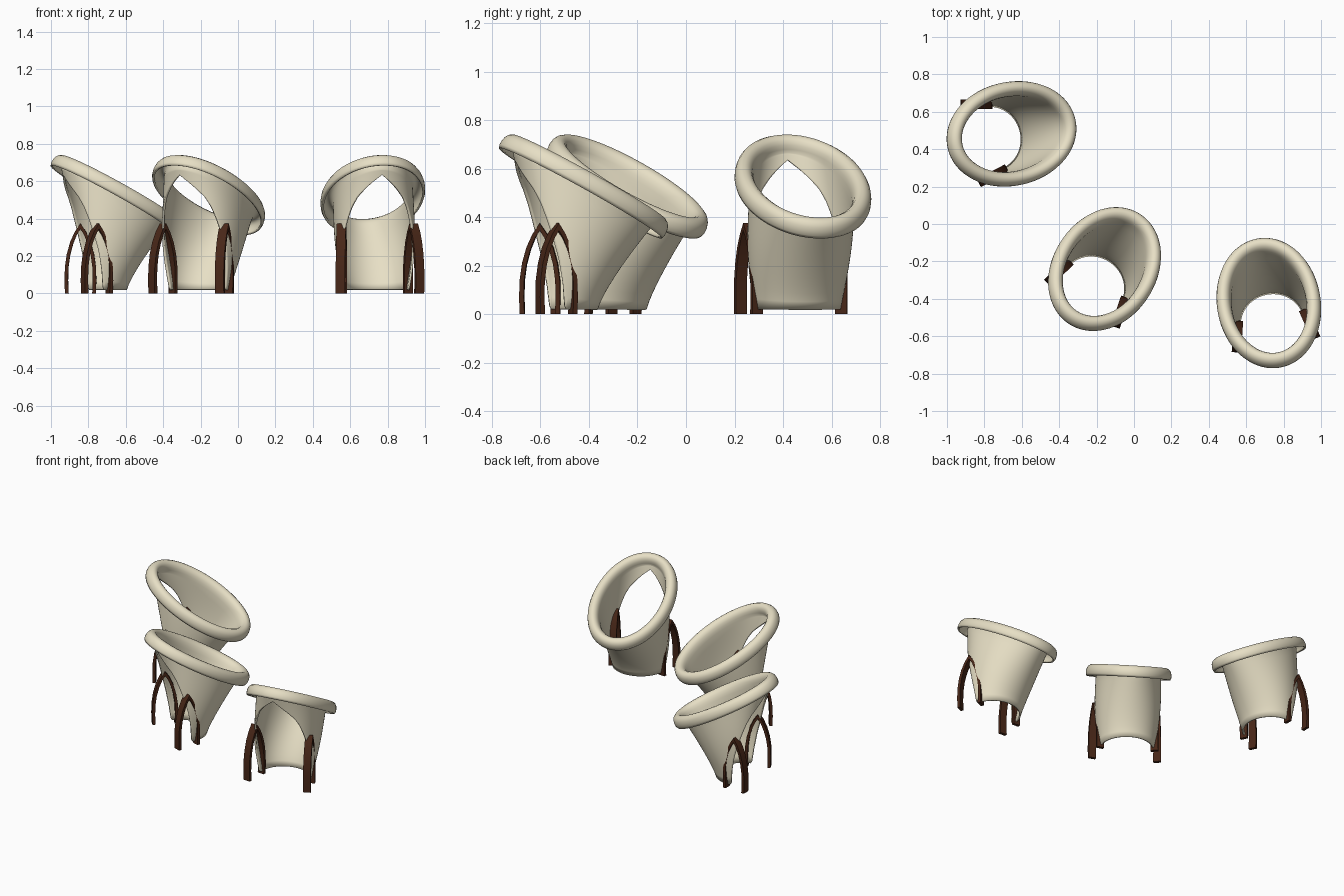
import bpy, bmesh, math
from mathutils import Vector, Matrix

if "Cube" in bpy.data.objects:
    bpy.data.objects.remove(bpy.data.objects["Cube"])


def material(name, col):
    m = bpy.data.materials.new(name)
    m.diffuse_color = (*col, 1)
    m.use_nodes = True
    m.node_tree.nodes["Principled BSDF"].inputs["Base Color"].default_value = m.diffuse_color
    return m


CREAM = material("cream_shell", (0.80, 0.74, 0.56))
BROWN = material("dark_wood", (0.065, 0.02, 0.009))

TILT = math.radians(29)
SLOPE = Vector((0, math.cos(TILT), -math.sin(TILT)))    # down the rim plane
NORMAL = Vector((0, math.sin(TILT), math.cos(TILT)))
RIM_CENTRE = Vector((0, 0.105, 0.509))
RIM_A, RIM_B = 0.205, 0.319                             # inner rim half axes
BASE_SIDE, BASE_BACK, BASE_FRONT, BASE_Z = 0.175, 0.163, 0.19, 0.02
# lip section: (outward, along rim normal)
LIP = [(0.002, 0.018), (0.006, 0.035), (0.014, 0.049), (0.027, 0.058), (0.041, 0.058),
       (0.054, 0.050), (0.062, 0.037), (0.066, 0.020), (0.066, 0.003), (0.061, -0.010)]
# front opening: (angle from the front in degrees, height of the edge)
OPENING = [(0, 0.635), (12, 0.60), (24, 0.56), (36, 0.515), (46, 0.46), (56, 0.385),
           (65, 0.31), (74, 0.23), (84, 0.12), (91, 0.02), (180, 0.02)]


def edge_height(deg):
    for (a0, z0), (a1, z1) in zip(OPENING, OPENING[1:]):
        if deg <= a1:
            return z0 + (z1 - z0) * (deg - a0) / (a1 - a0)
    return BASE_Z


def mesh_object(name, bm, mat, xf):
    bmesh.ops.recalc_face_normals(bm, faces=bm.faces)
    me = bpy.data.meshes.new(name)
    bm.to_mesh(me)
    bm.free()
    me.materials.append(mat)
    ob = bpy.data.objects.new(name, me)
    bpy.context.collection.objects.link(ob)
    ob.matrix_world = xf
    return ob


def smooth(ob, deg=40):
    bpy.ops.object.select_all(action='DESELECT')
    ob.select_set(True)
    bpy.context.view_layer.objects.active = ob
    bpy.ops.object.shade_smooth_by_angle(angle=math.radians(deg))


# flared seat shell with arched front opening and rolled lip
def seat_shell(xf, cols=120, rows=10):
    bm = bmesh.new()
    grid = []
    for i in range(cols):
        phi = 2 * math.pi * i / cols
        s, c = math.sin(phi), -math.cos(phi)
        base = Vector((BASE_SIDE * s, (BASE_BACK if c > 0 else BASE_FRONT) * c, BASE_Z))
        neck = RIM_CENTRE + Vector((RIM_A * s, 0, 0)) + SLOPE * (RIM_B * c)
        out = (Vector((s / RIM_A, 0, 0)) + SLOPE * (c / RIM_B)).normalized()
        deg = math.degrees(phi if phi <= math.pi else 2 * math.pi - phi)
        t0 = (edge_height(deg) - BASE_Z) / (neck.z - BASE_Z)
        column = []
        for j in range(rows + 1):
            t = t0 + (1 - t0) * j / rows
            p = base.lerp(neck, t ** 1.25)
            p.z = base.z + (neck.z - base.z) * t
            # slight waist under the high front edge, slight bulge at the sides
            wave = math.sin(math.pi * t)
            p.y += 0.045 * max(0, -c) ** 3 * wave
            p.x += 0.018 * s * wave
            column.append(p)
        column += [neck + out * o + NORMAL * n for o, n in LIP]
        grid.append([bm.verts.new(p) for p in column])
    for i in range(cols):
        a, b = grid[i], grid[(i + 1) % cols]
        for j in range(len(a) - 1):
            bm.faces.new((a[j], b[j], b[j + 1], a[j + 1]))
    ob = mesh_object("seat_shell", bm, CREAM, xf)
    mod = ob.modifiers.new("thickness", 'SOLIDIFY')
    mod.thickness = 0.012
    mod.offset = 0
    smooth(ob)


# pointed arch that forms a pair of legs
HALF_OUT = [(0.083, 0), (0.085, 0.07), (0.083, 0.14), (0.073, 0.21),
            (0.055, 0.275), (0.030, 0.33), (0, 0.375)]
HALF_IN = [(0.063, 0), (0.066, 0.07), (0.064, 0.14), (0.055, 0.205),
           (0.039, 0.265), (0.019, 0.315), (0, 0.345)]


def arch_leg(xf, side, depth=0.05):
    def full(half):
        return half + [(-y, z) for y, z in reversed(half[:-1])]
    bm = bmesh.new()
    outer, inner = full(HALF_OUT), full(HALF_IN)
    rings = [[bm.verts.new((x, y, z)) for x, (y, z) in
              ((-depth / 2, o), (depth / 2, o), (depth / 2, n), (-depth / 2, n))]
             for o, n in zip(outer, inner)]
    for a, b in zip(rings, rings[1:]):
        for k in range(4):
            bm.faces.new((a[k], a[(k + 1) % 4], b[(k + 1) % 4], b[k]))
    bm.faces.new(rings[0])
    bm.faces.new(rings[-1])
    place = (Matrix.Translation((side * 0.196, -0.035, 0))
             @ Matrix.Rotation(side * math.radians(14), 4, 'Z'))
    smooth(mesh_object("arch_leg", bm, BROWN, xf @ place), 30)


# three chairs: x, y, turn
for x, y, turn in [(-0.764, 0.457, -77), (-0.218, -0.335, -33), (0.74, -0.533, 10)]:
    frame = Matrix.Translation((x, y, 0)) @ Matrix.Rotation(math.radians(turn), 4, 'Z')
    seat_shell(frame)
    for side in (-1, 1):
        arch_leg(frame, side)
